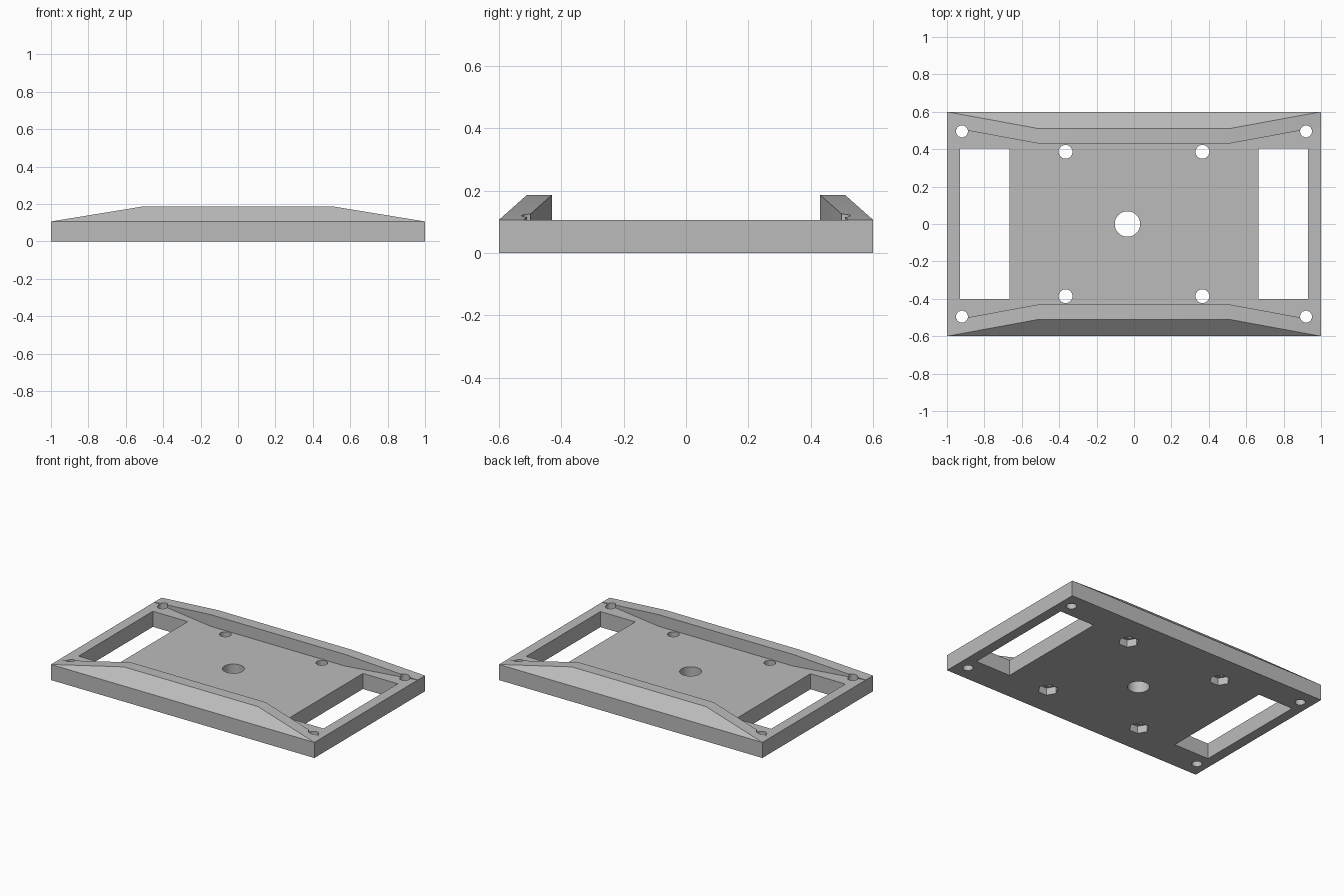
import bpy, bmesh, math
from mathutils import Matrix, Vector

cube = bpy.data.objects.get("Cube")
if cube:
    bpy.data.objects.remove(cube)

HALF_X, HALF_Y = 1.0, 0.6
DECK, CREST = 0.107, 0.187

grey = bpy.data.materials.new("light grey")
grey.use_nodes = True
grey.diffuse_color = (0.5, 0.5, 0.5, 1)
grey.node_tree.nodes["Principled BSDF"].inputs["Base Color"].default_value = (0.5, 0.5, 0.5, 1)


def make(name, bm):
    bmesh.ops.recalc_face_normals(bm, faces=bm.faces)
    mesh = bpy.data.meshes.new(name)
    bm.to_mesh(mesh)
    bm.free()
    mesh.materials.append(grey)
    obj = bpy.data.objects.new(name, mesh)
    bpy.context.collection.objects.link(obj)
    return obj


def box(name, x0, x1, y0, y1, z0, z1):
    bm = bmesh.new()
    size = Vector((x1 - x0, y1 - y0, z1 - z0))
    centre = Vector((x0 + x1, y0 + y1, z0 + z1)) / 2
    bmesh.ops.create_cube(bm, size=1, matrix=Matrix.Translation(centre) @ Matrix.Diagonal(size).to_4x4())
    return make(name, bm)


def prism(name, x, y, radius, z0, z1, sides=32):
    bm = bmesh.new()
    bmesh.ops.create_cone(bm, cap_ends=True, segments=sides, radius1=radius, radius2=radius,
                          depth=z1 - z0, matrix=Matrix.Translation((x, y, (z0 + z1) / 2))
                          @ Matrix.Rotation(math.pi / 2, 4, "Z"))
    return make(name, bm)


def cut(target, cutters):
    for cutter in cutters:
        mod = target.modifiers.new("cut", "BOOLEAN")
        mod.operation, mod.solver, mod.object = "DIFFERENCE", "EXACT", cutter
    bpy.context.view_layer.update()
    graph = bpy.context.evaluated_depsgraph_get()
    mesh = bpy.data.meshes.new_from_object(target.evaluated_get(graph))
    target.modifiers.clear()
    target.data = mesh


def ridge(name, side):
    # Wedge bar: sloped outside, upright inside, tapering down to the ends
    bm = bmesh.new()
    for s in (-1, 1):
        for x, y, z in ((HALF_X, 0.52, DECK), (HALF_X, HALF_Y, DECK), (0.51, 0.43, DECK),
                        (0.51, 0.43, CREST), (0.51, 0.51, CREST)):
            bm.verts.new((s * x, side * y, z))
    bmesh.ops.convex_hull(bm, input=bm.verts)
    bmesh.ops.dissolve_limit(bm, angle_limit=0.02, verts=bm.verts, edges=bm.edges)
    return make(name, bm)


plate = box("base_plate", -HALF_X, HALF_X, -HALF_Y, HALF_Y, 0, DECK)
ridges = [ridge("back_ridge", 1), ridge("front_ridge", -1)]

# Centre hole, end windows, corner holes and bolt holes with hexagonal nut pockets
cutters = [prism("centre_cutter", -0.035, 0, 0.068, -0.1, 0.3, 48)]
corner = []
for sx in (-1, 1):
    xs = sorted((sx * 0.665, sx * 0.93))
    cutters.append(box("window_cutter", *xs, -0.4, 0.405, -0.1, 0.3))
    for sy in (-1, 1):
        corner.append(prism("corner_cutter", sx * 0.92, sy * 0.495, 0.032, -0.1, 0.3))
        cutters.append(prism("bolt_cutter", sx * 0.366, sy * 0.386, 0.037, -0.1, 0.3))
        cutters.append(prism("nut_cutter", sx * 0.366, sy * 0.386, 0.064, -0.1, 0.05, 6))

cut(plate, cutters + corner)
for bar in ridges:
    cut(bar, corner)
for helper in cutters + corner:
    bpy.data.objects.remove(helper)

# Smooth hole walls, crisp edges elsewhere
for obj in [plate] + ridges:
    bpy.ops.object.select_all(action="DESELECT")
    obj.select_set(True)
    bpy.context.view_layer.objects.active = obj
    bpy.ops.object.shade_smooth_by_angle(angle=math.radians(20))
